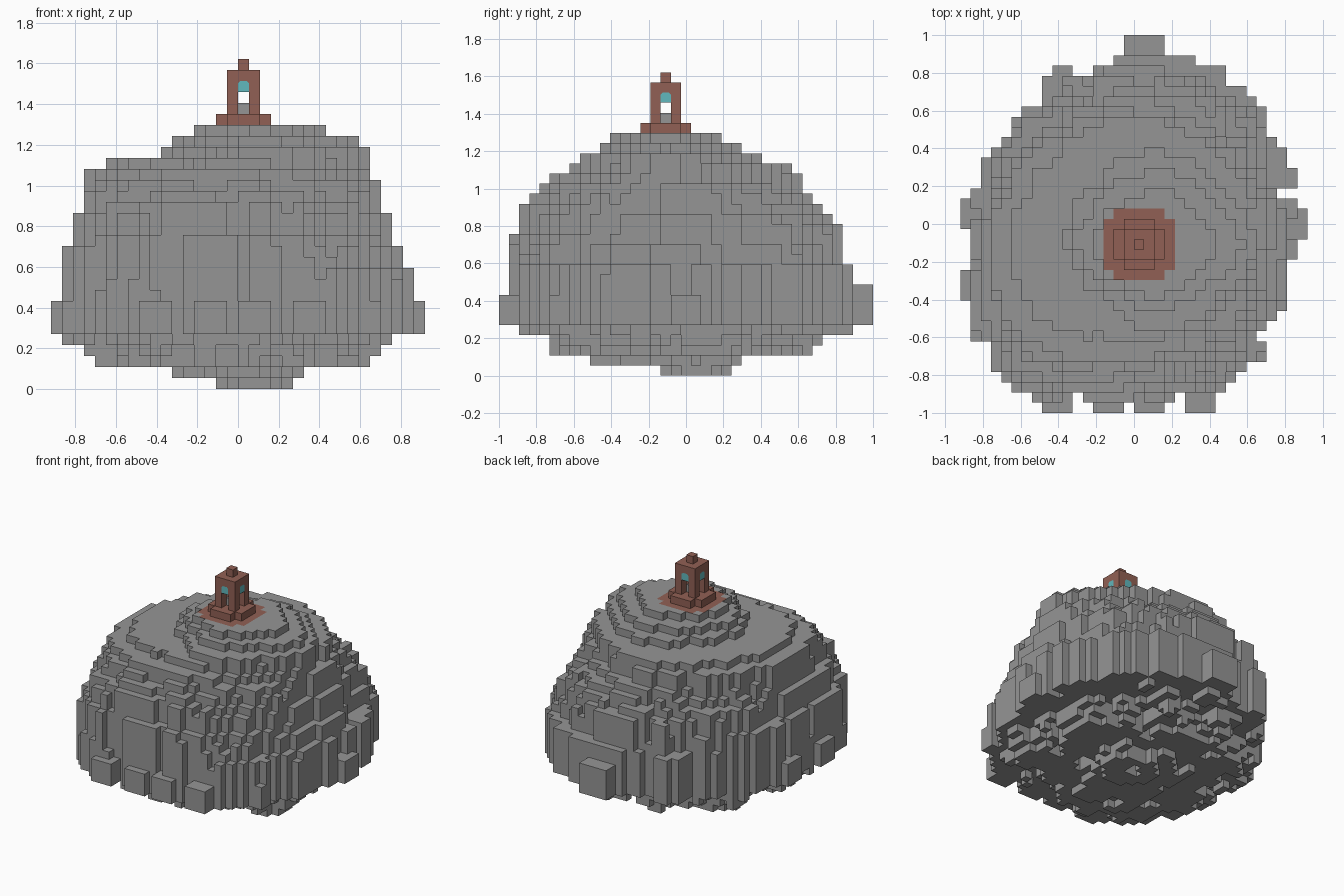
import bpy, bmesh
from mathutils import Vector, noise

if "Cube" in bpy.data.objects:
    bpy.data.objects.remove(bpy.data.objects["Cube"], do_unlink=True)

CELL = 2 / 37
ORIGIN = Vector((-17 * CELL, -1, 0))


def material(name, rgb):
    mat = bpy.data.materials.new(name)
    mat.use_nodes = True
    mat.diffuse_color = (*rgb, 1)
    mat.node_tree.nodes["Principled BSDF"].inputs["Base Color"].default_value = (*rgb, 1)
    return mat


stone = material("grey stone", (0.3, 0.3, 0.3))
brick = material("red brown brick", (0.285, 0.118, 0.089))
glass = material("teal glass", (0.12, 0.48, 0.51))

# Mound layers: repeat count, then left, right, front and back limits in cells
LAYERS = [
    (1, 15, 22, 16, 23), (1, 9, 23, 9, 24), (1, 4, 29, 4, 31), (1, 3, 30, 3, 33),
    (1, 1, 32, 2, 35), (6, 1, 33, 1, 35), (2, 1, 32, 1, 34), (1, 2, 31, 1, 34),
    (1, 2, 31, 2, 34), (1, 2, 31, 2, 33), (1, 3, 30, 2, 32), (1, 3, 30, 3, 31),
    (1, 3, 30, 4, 30), (1, 3, 29, 5, 30), (1, 5, 29, 7, 29), (1, 10, 29, 8, 26),
    (1, 11, 28, 10, 24), (1, 13, 25, 11, 22)]
limits = [row[1:] for row in LAYERS for _ in range(row[0])]
WIDEST = 5


def squareness(u, v, k):
    """Outline power: full at the foot, closer to a diamond near the summit."""
    if k < WIDEST:
        return 1.8
    if k > 20:
        return 1.5
    if u < 0:
        foot, top = (4.2, 2.8) if v < 0 else (1.95, 1.65)
    else:
        foot, top = (2.25, 1.7) if v < 0 else (2.45, 1.9)
    rise = min(max((k - 7) / 13, 0), 1)
    return foot + (top - foot) * rise


def inside(i, j, k):
    left, right, front, back = limits[k]
    u = (2 * i + 1 - left - right) / (right - left)
    v = (2 * j + 1 - front - back) / (back - front)
    if max(abs(u), abs(v)) >= 1:
        return False
    if k < WIDEST:
        # Ragged underside
        rough = 1.0 if k else 0.2
        bumpy = noise.noise(Vector((i * 0.37, j * 0.37, 7.5))) + 0.2
    else:
        # Upright ribs on the walls, calmer terraces on top
        rough = 0.22 if k < 20 else 0.12
        bumpy = noise.noise(Vector((i * 0.53, j * 0.53, 0.5))) + 0.1
    power = squareness(u, v, k)
    return abs(u) ** power + abs(v) ** power + rough * bumpy < 1


# Grow upward and downward from the widest layer so that columns stay whole
cells = set()
for k in [*range(WIDEST, len(limits)), *reversed(range(WIDEST))]:
    support = k - 1 if k > WIDEST else k + 1
    for i in range(34):
        for j in range(37):
            if inside(i, j, k) and (k == WIDEST or (i, j, support) in cells):
                cells.add((i, j, k))


def fill(i0, i1, j0, j1, k0, k1):
    cells.update((i, j, k) for i in range(i0, i1) for j in range(j0, j1) for k in range(k0, k1))


# Boulders standing out of the foot of the mound
for start, end in ((8, 11), (13, 16), (17, 20), (22, 25)):
    fill(start, end, 0, 4, 5, 8)
for start in (11, 18):
    fill(0, 3, start, start + 3, 5, 8)
fill(31, 34, 17, 20, 5, 8)
fill(16, 20, 33, 37, 5, 9)
# Flat summit
fill(14, 21, 13, 20, 20, 24)

# Drop lone columns that stand apart from the walls
for i, j in {(c[0], c[1]) for c in cells}:
    joined = sum((i + di, j + dj, WIDEST) in cells for di, dj in ((1, 0), (-1, 0), (0, 1), (0, -1)))
    if joined < 2:
        cells -= {(i, j, k) for k in range(len(limits))}


def paved(i, j, k):
    di, dj = abs(i - 17), abs(j - 16)
    return k == 23 and max(di, dj) <= 3 and di + dj < 6


def finish(name, bm, *mats):
    mesh = bpy.data.meshes.new(name)
    bm.to_mesh(mesh)
    bm.free()
    for mat in mats:
        mesh.materials.append(mat)
    bpy.context.collection.objects.link(bpy.data.objects.new(name, mesh))


# Skin only the exposed cell sides
bm = bmesh.new()
verts = {}
for cell in sorted(cells):
    for axis in range(3):
        for side in (0, 1):
            near = list(cell)
            near[axis] += 2 * side - 1
            if tuple(near) in cells:
                continue
            a, b = (axis + 1) % 3, (axis + 2) % 3
            loop = []
            for da, db in ((0, 0), (1, 0), (1, 1), (0, 1)):
                p = list(cell)
                p[axis] += side
                p[a] += da
                p[b] += db
                key = tuple(p)
                if key not in verts:
                    verts[key] = bm.verts.new(ORIGIN + Vector(key) * CELL)
                loop.append(verts[key])
            face = bm.faces.new(loop if side else loop[::-1])
            face.material_index = int(axis == 2 and side == 1 and paved(*cell))
bmesh.ops.dissolve_limit(bm, angle_limit=0.01, verts=bm.verts[:], edges=bm.edges[:],
                         delimit={'MATERIAL'})
finish("rocky_mound", bm, stone, brick)


def block(name, mat, low, high):
    """Box between two corners given in cells."""
    low, high = Vector(low), Vector(high)
    bm = bmesh.new()
    bmesh.ops.create_cube(bm, size=1)
    for v in bm.verts:
        v.co = ORIGIN + ((low + high) / 2 + v.co * (high - low)) * CELL
    finish(name, bm, mat)


# Lantern tower: cross shaped plinth, corner posts, head and cap
block("plinth_wide", brick, (15, 15, 24), (20, 18, 25))
block("plinth_front", brick, (16, 14, 24), (19, 15, 25))
block("plinth_back", brick, (16, 18, 24), (19, 19, 25))
for i in (16, 18):
    for j in (15, 17):
        block("corner_post", brick, (i, j, 25), (i + 1, j + 1, 27))
block("lamp_pedestal", stone, (17, 16, 25), (18, 17, 26))
block("tower_head", brick, (16, 15, 27), (19, 18, 29))
block("tower_cap", brick, (17, 16, 29), (18, 17, 30))

# Arched glass plates lying on the four sides of the head
centre = ORIGIN + Vector((17.5, 16.5, 27)) * CELL
ARCH = [(-0.5, 0), (0.5, 0), (0.5, 0.8), (0.3, 1), (-0.3, 1), (-0.5, 0.8)]
for normal in ((0, -1), (1, 0), (0, 1), (-1, 0)):
    out = Vector((*normal, 0))
    across = Vector((-normal[1], normal[0], 0))
    bm = bmesh.new()
    bm.faces.new([bm.verts.new(centre + (across * s + Vector((0, 0, t)) + out * 1.515) * CELL)
                  for s, t in ARCH])
    finish("arched_pane", bm, glass)
